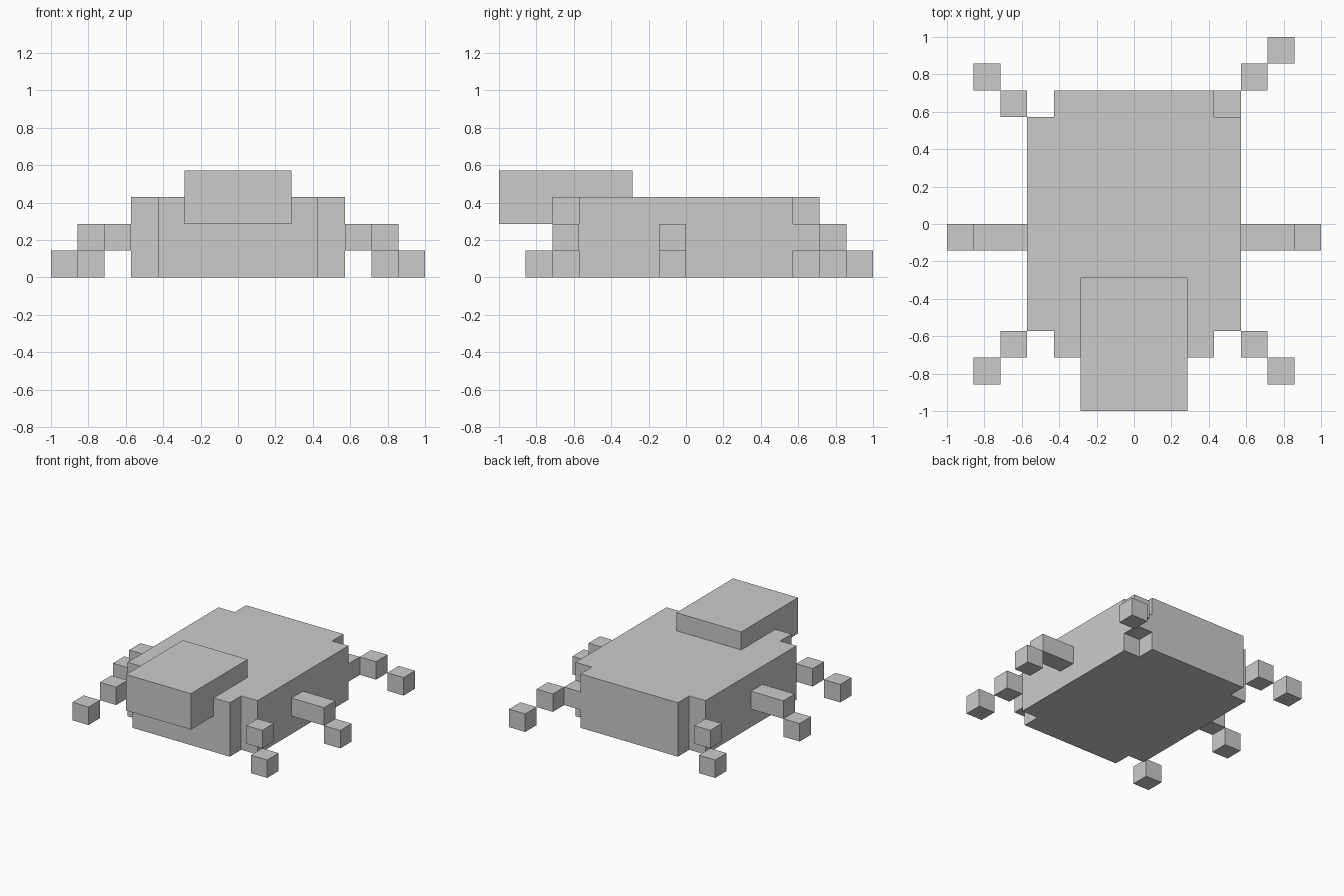
import bpy
import bmesh

if "Cube" in bpy.data.objects:
    bpy.data.objects.remove(bpy.data.objects["Cube"])

U = 1 / 7  # one voxel


def add_object(name, bm):
    bmesh.ops.recalc_face_normals(bm, faces=bm.faces)
    mesh = bpy.data.meshes.new(name)
    bm.to_mesh(mesh)
    bm.free()
    obj = bpy.data.objects.new(name, mesh)
    bpy.context.collection.objects.link(obj)
    return obj


def boxes(name, cells):
    """One object made of boxes, each given as (low corner, high corner) in voxels."""
    bm = bmesh.new()
    for lo, hi in cells:
        verts = bmesh.ops.create_cube(bm, size=1)["verts"]
        for v in verts:
            v.co = [U * (a if c < 0 else b) for c, a, b in zip(v.co, lo, hi)]
    return add_object(name, bm)


def leg(name, side, cells):
    """Leg defined on the right; side = -1 mirrors it to the left."""
    if side < 0:
        cells = [((-hi[0], lo[1], lo[2]), (-lo[0], hi[1], hi[2])) for lo, hi in cells]
    boxes(name, cells)


# Body: slab with notched corners, extruded from its outline
quarter = [(4, 4), (3, 4), (3, 5)]
outline = quarter + [(-x, y) for x, y in reversed(quarter)]
outline += [(-x, -y) for x, y in outline]
bm = bmesh.new()
base = bm.faces.new([bm.verts.new((x * U, y * U, 0)) for x, y in outline])
top = bmesh.ops.extrude_face_region(bm, geom=[base], use_keep_orig=True)["geom"]
bmesh.ops.translate(bm, vec=(0, 0, 3 * U),
                    verts=[v for v in top if isinstance(v, bmesh.types.BMVert)])
add_object("body", bm)

# Head: overhangs the front and sits partly sunk in the body
boxes("head", [((-2, -7, 2), (2, -2, 4))])

# Front and middle legs, the same on both sides
for side, label in ((1, "right"), (-1, "left")):
    leg(f"front_leg_{label}", side, [((4, -5, 1), (5, -4, 2)), ((5, -6, 0), (6, -5, 1))])
    leg(f"middle_leg_{label}", side, [((4, -1, 1), (6, 0, 2)), ((6, -1, 0), (7, 0, 1))])

# Back legs: the right one is one voxel longer and starts in the corner notch
leg("back_leg_left", -1, [((4, 4, 1), (5, 5, 2)), ((5, 5, 0), (6, 6, 1))])
leg("back_leg_right", 1, [((3, 4, 1), (4, 5, 2)), ((4, 5, 1), (5, 6, 2)),
                          ((5, 6, 0), (6, 7, 1))])
